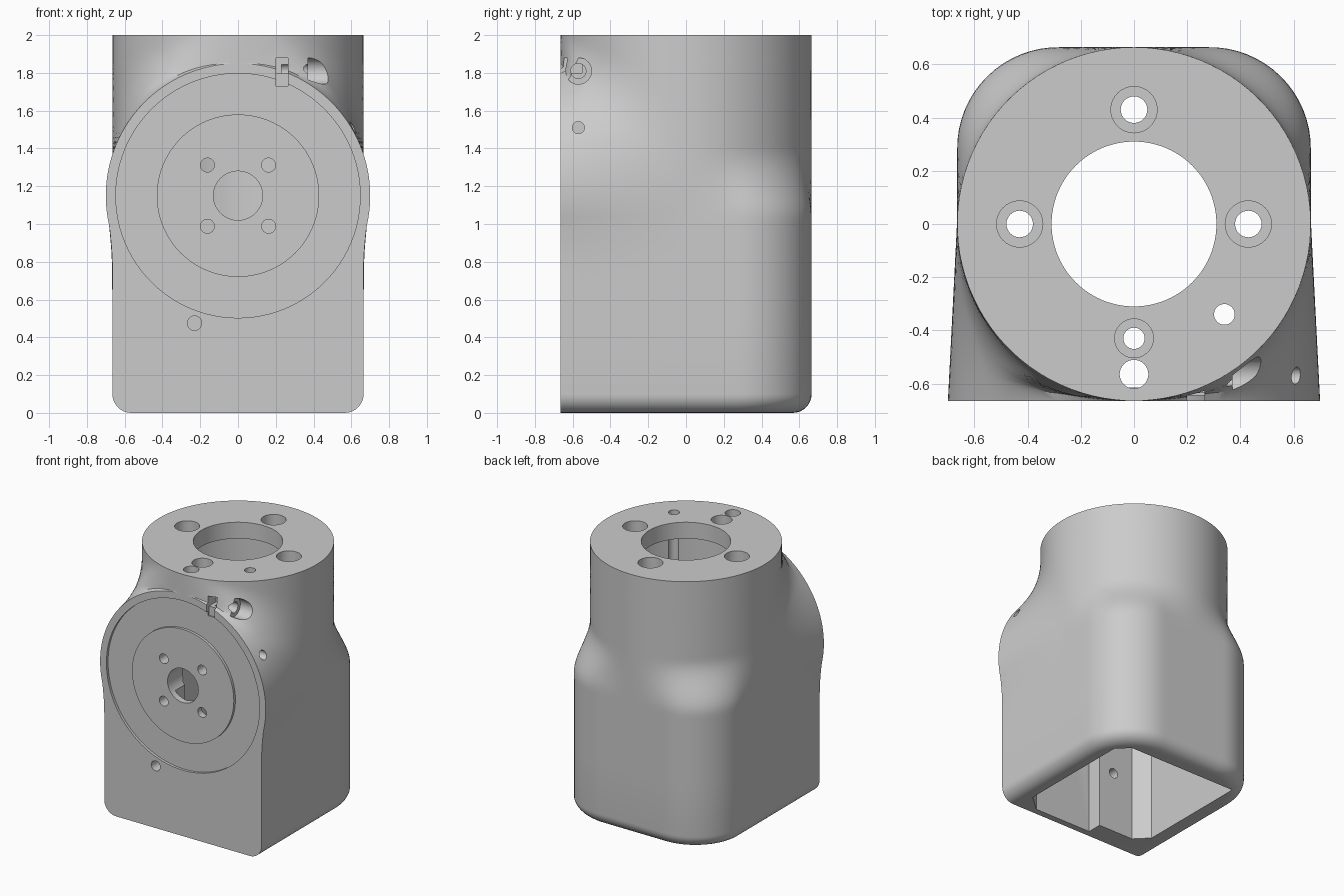
import bpy, bmesh, math
from mathutils import Matrix, Vector

if "Cube" in bpy.data.objects:
    bpy.data.objects.remove(bpy.data.objects["Cube"], do_unlink=True)

R = 0.665            # half width of the base and radius of the neck
DISC_R, DISC_Z = 0.70, 1.15
CORNER, FILLET = 0.38, 0.1
HALF = math.pi / 2
SPREAD = [0.15 * i / 5 for i in range(-5, 6)]   # height range of the soft blend

grey = bpy.data.materials.new("plain_grey")
grey.use_nodes = True
colour = (0.6, 0.6, 0.6, 1)
grey.diffuse_color = colour
grey.node_tree.nodes["Principled BSDF"].inputs["Base Color"].default_value = colour


def make_object(name, bm):
    bmesh.ops.recalc_face_normals(bm, faces=bm.faces)
    mesh = bpy.data.meshes.new(name)
    bm.to_mesh(mesh)
    bm.free()
    mesh.materials.append(grey)
    obj = bpy.data.objects.new(name, mesh)
    bpy.context.collection.objects.link(obj)
    return obj


# Housing: a rounded block that blends into a round neck and a front disc
def disc_width(z):
    w = math.sqrt(max(DISC_R ** 2 - (z - DISC_Z) ** 2, 0))
    return R if z < DISC_Z and w < R else max(w, 0.03)


def front_width(z):
    """Half width of the flat front, eased where disc meets block."""
    w = disc_width(z)
    if z < DISC_Z:
        w = max(w, sum(disc_width(z + d) for d in SPREAD) / len(SPREAD))
    return w


def flank_radius(a, z):
    """Radius of the front half: flat front, then a line tangent to the neck."""
    start = math.atan2(-R, front_width(z))
    tangent = 2 * start + HALF
    if a < start:
        return R / -math.sin(a)
    return R / math.cos(a - tangent) if a < tangent else R


def soft_flank(a, z):
    mean = sum(flank_radius(a, z + d) for d in SPREAD) / len(SPREAD)
    r = max(flank_radius(a, z), mean)
    return min(r, R / -math.sin(a)) if a < 0 else r


def back_radius(a, z):
    """Radius of the rear half, from rounded square to circle."""
    c = R - CORNER
    co, si = math.cos(a), math.sin(a)
    if si * R < co * c:
        square = R / co
    elif co * R < si * c:
        square = R / si
    else:
        k = c * (co + si)
        square = k + math.sqrt(k * k - 2 * c * c + CORNER ** 2)
    t = min(max((z - 1.03) / 0.36, 0), 1)
    t = t * t * (3 - 2 * t)
    return square * (1 - t) + R * t


def section(z, n=48):
    """Closed outline at one height."""
    start = math.atan2(-R, front_width(z))
    d = max(FILLET - z, 0)
    inset = 1 - (FILLET - math.sqrt(FILLET ** 2 - d * d)) / R
    half = []
    for i in range(n + 1):
        a = start + (HALF - start) * i / n
        r = soft_flank(a, z)
        if a > 0:
            r = max(r, back_radius(a, z))
        x, y = r * math.cos(a) * inset, r * math.sin(a)
        half.append((x, y * inset if y > 0 else y, z))
    half[-1] = (0, half[-1][1], z)
    return half + [(-x, y, z) for x, y, z in reversed(half[:-1])]


heights = [FILLET * (1 - math.cos(HALF * i / 8)) for i in range(9)]
heights += [0.5, 0.75, 0.79, 0.83, 0.87, 0.9]
low = -math.asin(math.sqrt(DISC_R ** 2 - R ** 2) / DISC_R)
heights += [DISC_Z + DISC_R * math.sin(low + (HALF - low) * i / 40) for i in range(41)]
heights += [1.875, 1.9, 1.925, 1.95, 1.975, 2.0]

bm = bmesh.new()
rings = [[bm.verts.new(p) for p in section(z)] for z in heights]
for lower, upper in zip(rings, rings[1:]):
    for i in range(len(lower)):
        j = (i + 1) % len(lower)
        bm.faces.new((lower[i], lower[j], upper[j], upper[i]))
bm.faces.new(rings[0])
bm.faces.new(rings[-1])
housing = make_object("housing", bm)


# Cutter helpers
def cut(bm):
    tool = make_object("cutter", bm)
    tool.hide_render = True
    mod = housing.modifiers.new("cut", 'BOOLEAN')
    mod.operation, mod.solver, mod.object = 'DIFFERENCE', 'EXACT', tool
    graph = bpy.context.evaluated_depsgraph_get()
    result = bpy.data.meshes.new_from_object(housing.evaluated_get(graph))
    housing.modifiers.clear()
    housing.data = result
    bpy.data.objects.remove(tool, do_unlink=True)


def drill(a, b, r, sides=32):
    a, b = Vector(a), Vector(b)
    turn = (b - a).to_track_quat('Z', 'Y').to_matrix().to_4x4()
    bm = bmesh.new()
    bmesh.ops.create_cone(bm, cap_ends=True, segments=sides, radius1=r, radius2=r,
                          depth=(b - a).length,
                          matrix=Matrix.Translation((a + b) / 2) @ turn)
    cut(bm)


def cut_box(lo, hi):
    lo, hi = Vector(lo), Vector(hi)
    bm = bmesh.new()
    bmesh.ops.create_cube(bm, size=1, matrix=Matrix.Translation((lo + hi) / 2)
                          @ Matrix.Diagonal((*(hi - lo), 1)))
    cut(bm)


# Hollow inside: angular pocket open below, round chamber above
pocket = [(0.39, -0.615), (-0.1, -0.615), (-0.1, -0.5), (-0.4, -0.5), (-0.5, -0.4),
          (-0.5, 0.49), (0.43, 0.49), (0.52, 0.4), (0.52, -0.5)]
bm = bmesh.new()
floor = bm.faces.new([bm.verts.new((x, y, -0.1)) for x, y in pocket])
grown = bmesh.ops.extrude_face_region(bm, geom=[floor])["geom"]
bmesh.ops.translate(bm, vec=(0, 0, 1.2),
                    verts=[v for v in grown if isinstance(v, bmesh.types.BMVert)])
cut(bm)
drill((0, 0, 1.0), (0, 0, 1.875), 0.5, 96)

# Top flange: bore, counterbored screw holes and plain holes
drill((0, 0, 1.7), (0, 0, 2.1), 0.31, 96)
for x, y, hole, head in ((0.43, 0, 0.05, 0.087), (-0.43, 0, 0.05, 0.087),
                         (0, 0.43, 0.05, 0.087), (0, -0.43, 0.04, 0.073)):
    drill((x, y, 1.905), (x, y, 2.1), head)
    drill((x, y, 1.8), (x, y, 2.1), hole)
drill((0, -0.565, 1.0), (0, -0.565, 2.1), 0.054)
drill((0.34, -0.34, 1.0), (0.34, -0.34, 2.1), 0.039)

# Front face: shallow ring recess, shaft hole and screw holes
bm = bmesh.new()
circles = []
for r, y in ((0.43, -0.8), (0.647, -0.8), (0.647, -0.645), (0.43, -0.645)):
    circles.append([bm.verts.new((r * math.cos(math.tau * i / 96), y,
                                  DISC_Z + r * math.sin(math.tau * i / 96)))
                    for i in range(96)])
for k in range(4):
    a, b = circles[k], circles[(k + 1) % 4]
    for i in range(96):
        j = (i + 1) % 96
        bm.faces.new((a[i], a[j], b[j], b[i]))
cut(bm)
drill((0, -0.8, DISC_Z), (0, -0.3, DISC_Z), 0.13, 48)
for sx in (-1, 1):
    for sz in (-1, 1):
        x, z = 0.162 * sx, DISC_Z + 0.162 * sz
        drill((x, -0.8, z), (x, -0.4, z), 0.037)
drill((-0.23, -0.8, 0.475), (-0.23, -0.4, 0.475), 0.038)

# Clamp slot, its screw pocket and the side hole
cut_box((0.2, -0.8, 1.8), (0.265, -0.55, 1.88))
cut_box((0.2, -0.8, 1.73), (0.265, -0.635, 1.81))
drill((0.37, -0.57, 1.81), (0.9, -0.57, 1.81), 0.07)
drill((0.23, -0.57, 1.81), (0.9, -0.57, 1.81), 0.04)
drill((0.45, -0.57, 1.51), (0.9, -0.57, 1.51), 0.032)

# Smooth shading with sharp edges kept
bpy.ops.object.select_all(action='DESELECT')
housing.select_set(True)
bpy.context.view_layer.objects.active = housing
bpy.ops.object.shade_smooth_by_angle(angle=math.radians(30))
